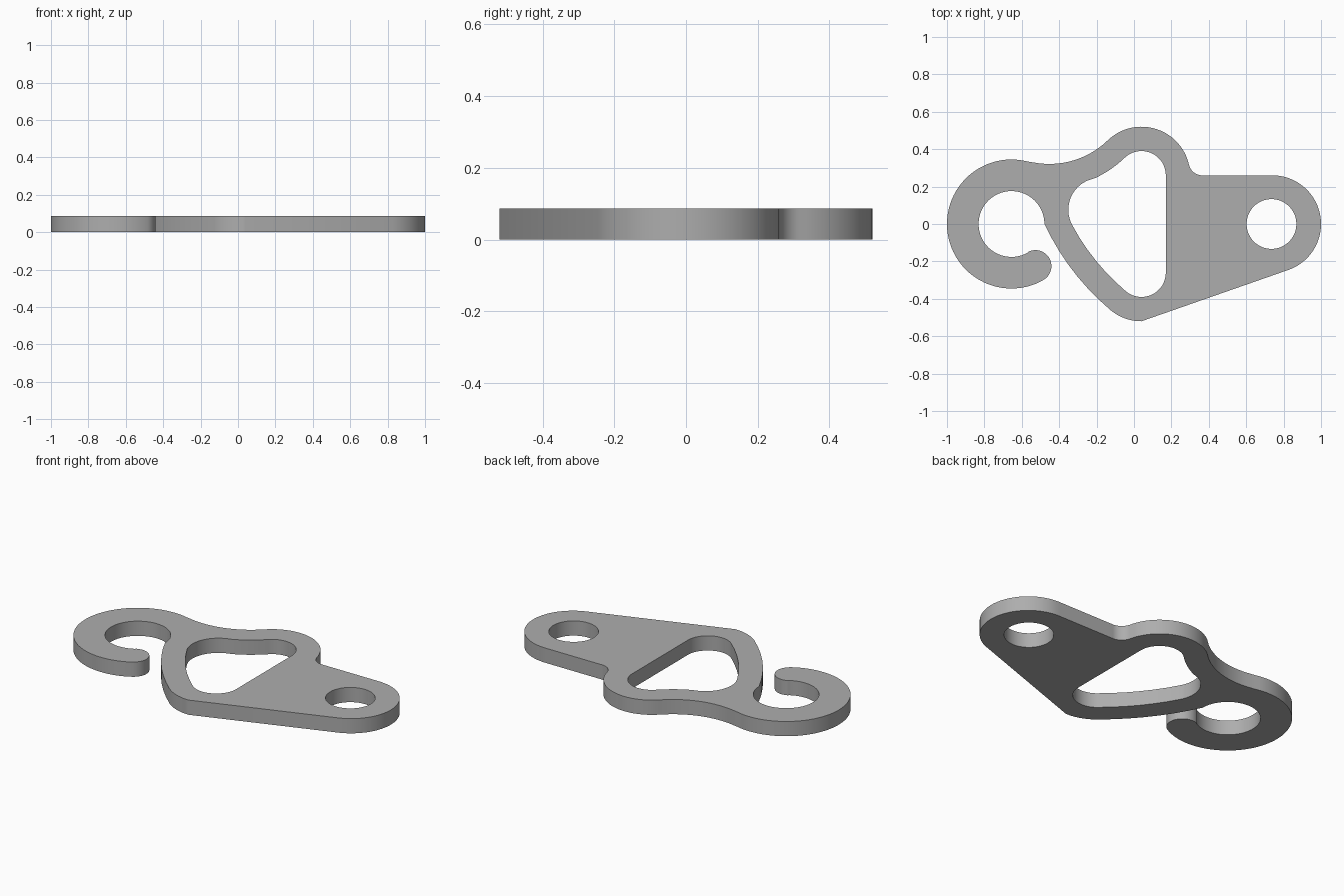
import bpy, bmesh
from math import sin, cos, radians, ceil, hypot
from mathutils import Vector

if "Cube" in bpy.data.objects:
    bpy.data.objects.remove(bpy.data.objects["Cube"], do_unlink=True)

THICK = 0.087
HOOK, TOP, LOW, EYE = (-0.655, 0), (0.04, 0.26), (0.04, -0.26), (0.74, 0)
SWEEP = (0.728, 0.56)      # centre of the long curved arm
NECK = (-0.453, 0.771)     # centre of the concave neck
TIP = (-0.527, -0.225)     # centre of the rounded hook tip


def arc(centre, radius, start, end):
    """Points along an arc, angles in degrees."""
    n = max(6, ceil(abs(end - start) / 4))
    steps = [radians(start + (end - start) * i / n) for i in range(n + 1)]
    return [(centre[0] + radius * cos(a), centre[1] + radius * sin(a)) for a in steps]


def clean(points):
    """Drop points that nearly coincide with their predecessor."""
    return [p for i, p in enumerate(points)
            if hypot(p[0] - points[i - 1][0], p[1] - points[i - 1][1]) > 0.004]


# Outer edge, running clockwise from the hook tip
outline = (
    arc(HOOK, 0.345, -60.4, -284.7)
    + arc(NECK, 0.45, -104.7, -46)
    + arc(TOP, 0.26, 134, 12.8)
    + arc((0.366, 0.334), 0.074, 192.8, 270)
    + arc(EYE, 0.26, 90, -70.6)
    + arc(LOW, 0.26, 270, 230)
    + arc(SWEEP, 1.33, 230, 204.9)
    + arc(HOOK, 0.176, 0, 299.6)
    + arc(TIP, 0.0855, 119.6, -60.4)
)

# Large rounded window and the round eye hole
window = (
    arc(TOP, 0.13, 134, 0)
    + arc(LOW, 0.13, 0, -130)
    + arc(SWEEP, 1.2, 230, 208)
    + arc((-0.181, 0.076), 0.17, 208, 111.4)
    + arc(NECK, 0.58, -68.6, -46)
)
eye_hole = arc((0.735, 0), 0.133, 0, 360)

# Fill the flat profile, then raise it into a plate
bm = bmesh.new()
edges = []
for loop in (outline, window, eye_hole):
    verts = [bm.verts.new((x, y, 0)) for x, y in clean(loop)]
    edges += [bm.edges.new((verts[i - 1], v)) for i, v in enumerate(verts)]
bmesh.ops.triangle_fill(bm, edges=edges, use_beauty=True, normal=Vector((0, 0, 1)))
raised = bmesh.ops.extrude_face_region(bm, geom=bm.faces[:], use_keep_orig=True)
bmesh.ops.translate(bm, vec=(0, 0, THICK),
                    verts=[g for g in raised["geom"] if isinstance(g, bmesh.types.BMVert)])
bmesh.ops.recalc_face_normals(bm, faces=bm.faces[:])
mesh = bpy.data.meshes.new("hook_plate")
bm.to_mesh(mesh)
bm.free()

plate = bpy.data.objects.new("hook_plate", mesh)
bpy.context.collection.objects.link(plate)

# Single grey finish
grey = bpy.data.materials.new("plain_grey")
grey.use_nodes = True
colour = (0.42, 0.42, 0.42, 1)
grey.diffuse_color = colour
grey.node_tree.nodes["Principled BSDF"].inputs["Base Color"].default_value = colour
mesh.materials.append(grey)

# Smooth curved walls with crisp rims
bpy.ops.object.select_all(action="DESELECT")
plate.select_set(True)
bpy.context.view_layer.objects.active = plate
bpy.ops.object.shade_smooth_by_angle(angle=radians(30))
